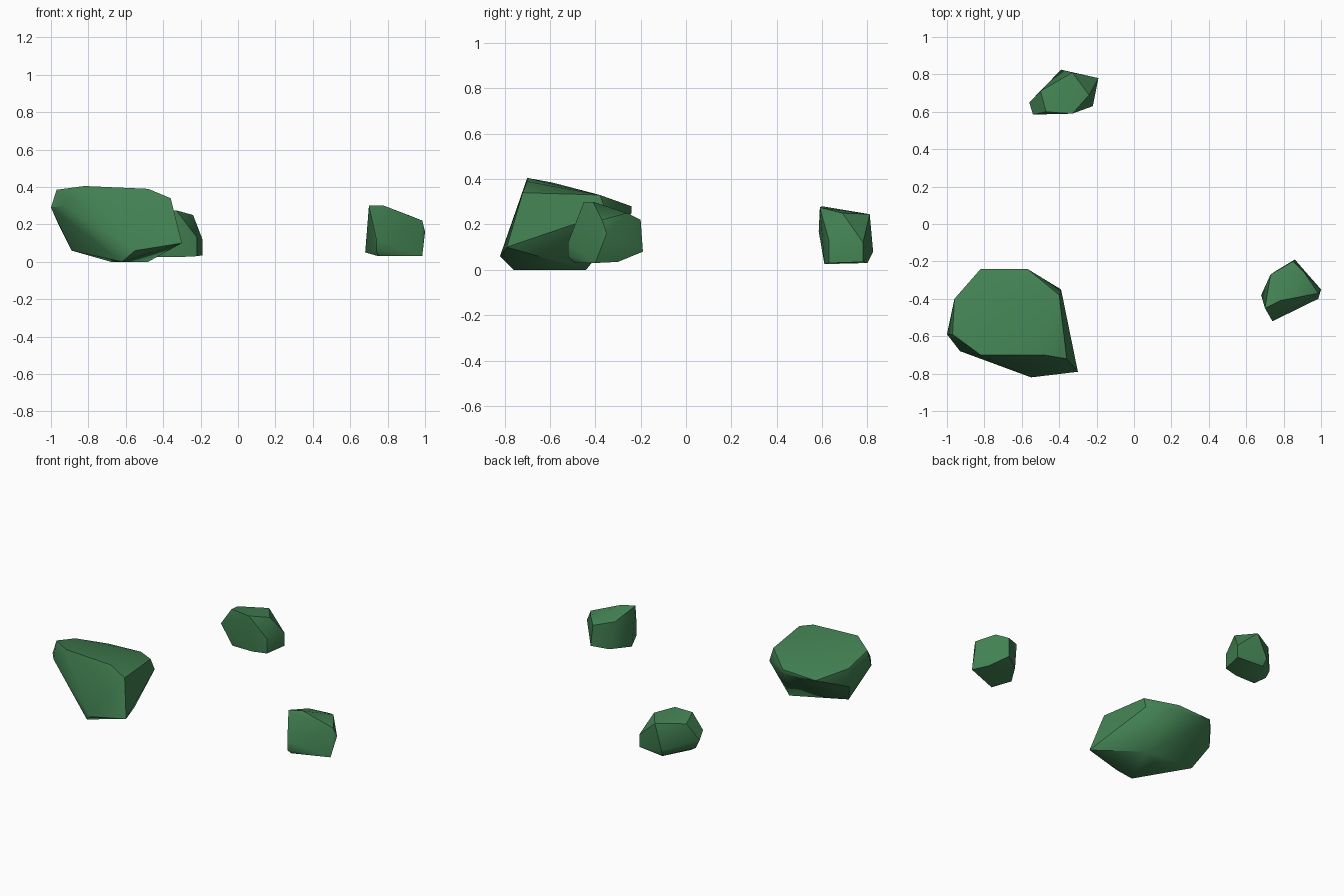
import bpy
import bmesh
import math

start_cube = bpy.data.objects.get("Cube")
if start_cube:
    bpy.data.objects.remove(start_cube, do_unlink=True)

# Single moss green stone colour
green = bpy.data.materials.new("moss_green")
green.use_nodes = True
colour = (.055, .22, .085, 1)
green.diffuse_color = colour
shader = next(node for node in green.node_tree.nodes if node.type == "BSDF_PRINCIPLED")
shader.inputs["Base Color"].default_value = colour
shader.inputs["Roughness"].default_value = .9


def make_rock(name, corners, smooth_angle):
    """Wrap a faceted stone around its chiselled corners."""
    mesh = bpy.data.meshes.new(name)
    shape = bmesh.new()
    for corner in corners:
        shape.verts.new(corner)
    bmesh.ops.convex_hull(shape, input=shape.verts[:])
    loose = [vert for vert in shape.verts if not vert.link_faces]
    bmesh.ops.delete(shape, geom=loose, context="VERTS")
    # Merge the nearly flat triangles into broad facets
    bmesh.ops.dissolve_limit(shape, angle_limit=math.radians(3),
                             verts=shape.verts[:], edges=shape.edges[:])
    bmesh.ops.recalc_face_normals(shape, faces=shape.faces[:])
    shape.to_mesh(mesh)
    shape.free()
    mesh.materials.append(green)
    rock = bpy.data.objects.new(name, mesh)
    bpy.context.scene.collection.objects.link(rock)
    bpy.ops.object.select_all(action="DESELECT")
    rock.select_set(True)
    bpy.context.view_layer.objects.active = rock
    bpy.ops.object.shade_smooth_by_angle(angle=math.radians(smooth_angle))
    rock.select_set(False)
    return rock


# Large boulder: sloping top, overhanging waist, small base
boulder_top = [
    (-.82, -.7, .405), (-.48, -.7, .39), (-.36, -.72, .34), (-.4, -.38, .33),
    (-.57, -.24, .28), (-.82, -.24, .27), (-.96, -.4, .33), (-.97, -.59, .385),
]
boulder_waist = [
    (-.93, -.68, .3), (-1, -.59, .29), (-.96, -.41, .2), (-.57, -.24, .25),
    (-.39, -.35, .25), (-.3, -.79, .1), (-.55, -.82, .06),
]
boulder_base = [
    (-.89, -.5, .06), (-.68, -.56, 0), (-.62, -.76, 0), (-.48, -.44, 0),
]
make_rock("large_boulder", boulder_top + boulder_waist + boulder_base, 35)

# Small stone at the back
back_top = [
    (-.33, .59, .275), (-.47, .6, .28), (-.5, .71, .25),
    (-.33, .81, .245), (-.24, .69, .25),
]
back_waist = [
    (-.19, .78, .12), (-.22, .63, .13), (-.54, .585, .17),
    (-.56, .65, .13), (-.39, .825, .08),
]
back_base = [
    (-.19, .78, .035), (-.22, .63, .03), (-.32, .61, .025),
    (-.47, .61, .025), (-.53, .65, .07), (-.38, .8, .03),
]
make_rock("back_stone", back_top + back_waist + back_base, 35)

# Small blocky stone at the side
side_top = [
    (.7, -.45, .3), (.78, -.41, .3), (.73, -.27, .25),
    (.85, -.2, .22), (.91, -.26, .25), (.985, -.37, .22),
]
side_base = [
    (.74, -.52, .12), (.74, -.52, .06), (.68, -.38, .05), (.76, -.25, .06),
    (.86, -.19, .08), (1, -.35, .16), (.985, -.4, .03), (.75, -.49, .03),
    (.93, -.3, .035),
]
make_rock("side_stone", side_top + side_base, 40)
